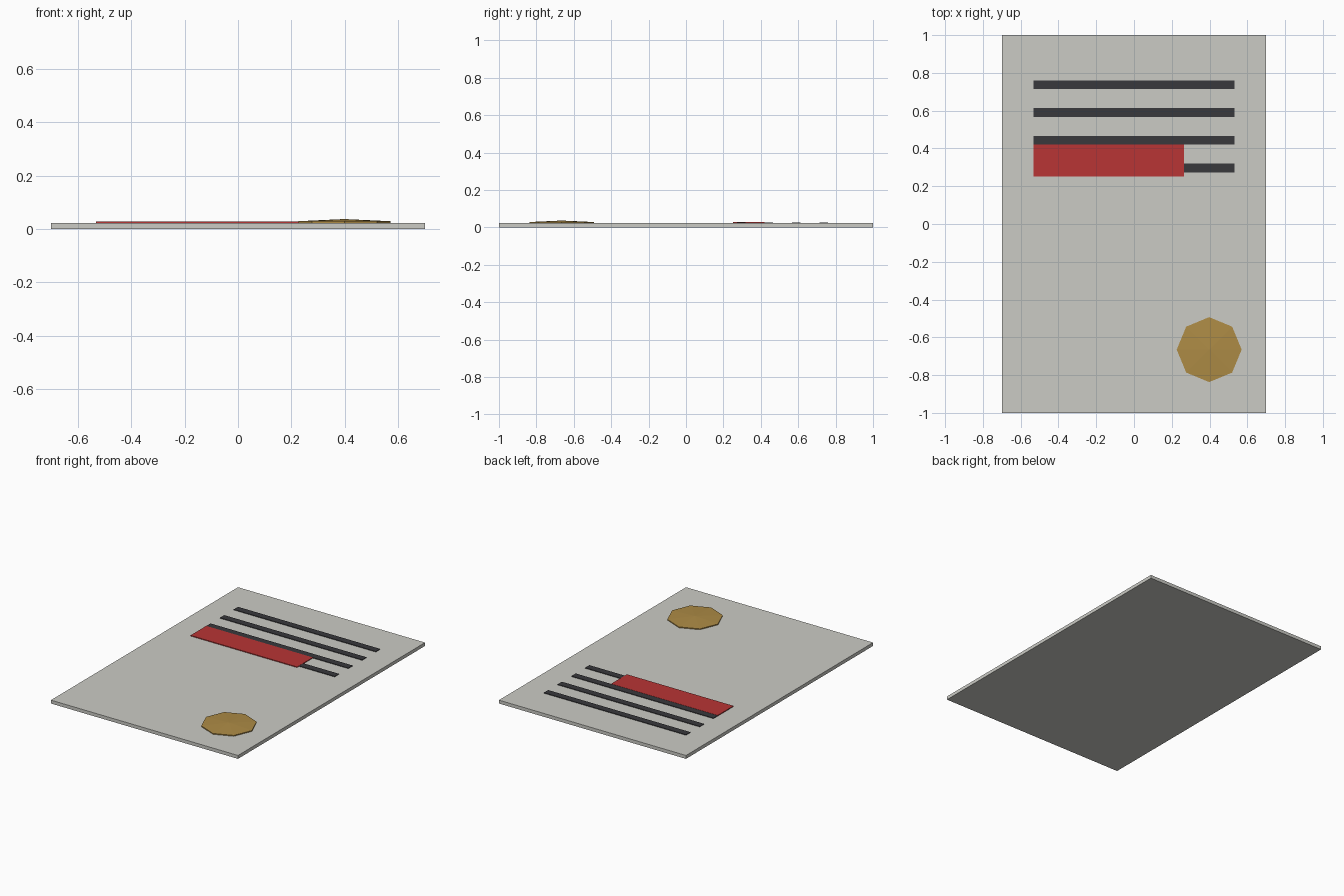
import bpy, bmesh, math

if "Cube" in bpy.data.objects:
    bpy.data.objects.remove(bpy.data.objects["Cube"])


def material(name, color):
    m = bpy.data.materials.new(name)
    m.diffuse_color = (*color, 1)
    m.use_nodes = True
    m.node_tree.nodes["Principled BSDF"].inputs["Base Color"].default_value = m.diffuse_color
    return m


paper = material("paper", (0.6, 0.6, 0.56))
ink = material("ink", (0.04, 0.04, 0.045))
red = material("red", (0.48, 0.035, 0.035))
gold = material("gold", (0.42, 0.26, 0.06))


def add(name, bm, mat):
    bmesh.ops.recalc_face_normals(bm, faces=bm.faces)
    me = bpy.data.meshes.new(name)
    bm.to_mesh(me)
    bm.free()
    me.materials.append(mat)
    ob = bpy.data.objects.new(name, me)
    bpy.context.collection.objects.link(ob)
    return ob


def box(name, x0, x1, y0, y1, z0, z1, mat):
    bm = bmesh.new()
    bmesh.ops.create_cube(bm, size=1)
    for v in bm.verts:
        v.co.x = x1 if v.co.x > 0 else x0
        v.co.y = y1 if v.co.y > 0 else y0
        v.co.z = z1 if v.co.z > 0 else z0
    return add(name, bm, mat)


# Sheet of card
box("sheet", -0.70, 0.70, -1, 1, 0, 0.023, paper)

# Four printed bars
for i in range(4):
    y = 0.737 - i * 0.147
    box(f"ink_bar_{i + 1}", -0.532, 0.532, y - 0.023, y + 0.023, 0.021, 0.027, ink)

# Red strip covering most of the last bar
box("red_strip", -0.532, 0.266, 0.252, 0.42, 0.021, 0.028, red)

# Eight-sided seal with a short rim and a shallow raised top
bm = bmesh.new()
rings = []
for z in (0.021, 0.029):
    rings.append([bm.verts.new((0.398 + 0.172 * math.cos(a), -0.665 + 0.172 * math.sin(a), z))
                  for a in (i * math.pi / 4 for i in range(8))])
apex = bm.verts.new((0.398, -0.665, 0.037))
bm.faces.new(rings[0])
for i in range(8):
    j = (i + 1) % 8
    bm.faces.new((rings[0][i], rings[0][j], rings[1][j], rings[1][i]))
    bm.faces.new((rings[1][i], rings[1][j], apex))
add("seal", bm, gold)
